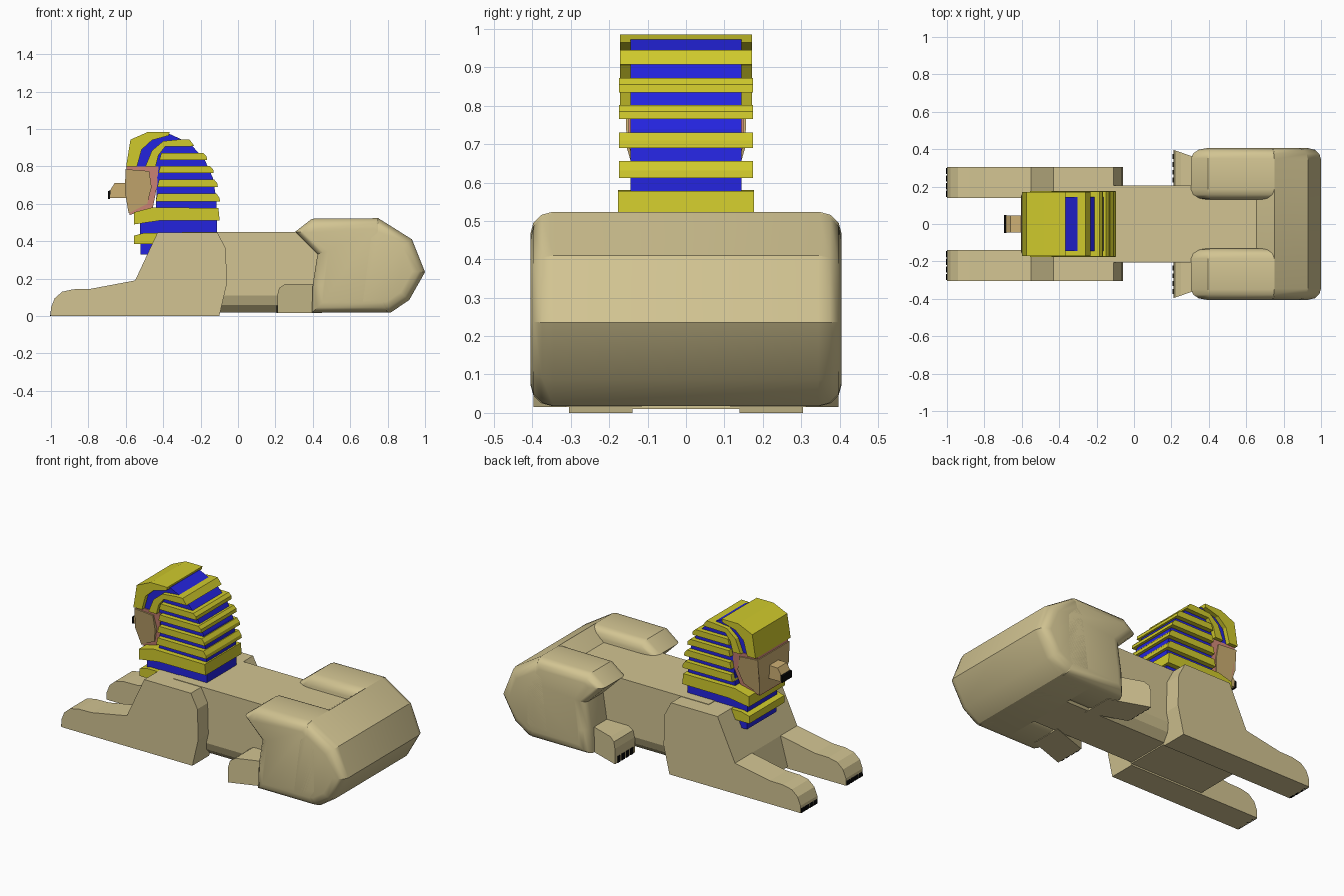
import bpy, bmesh, math


def material(name, rgb):
    """Flat colour from 0-255 screen values, stored as linear."""
    m = bpy.data.materials.new(name)
    lin = [(c / 255 / 12.92) if c < 10 else ((c / 255 + 0.055) / 1.055) ** 2.4 for c in rgb]
    m.diffuse_color = (*lin, 1)
    return m


SAND = material("sand stone", (210, 196, 146))
TAN = material("tan skin", (206, 176, 116))
PINK = material("pink lining", (216, 140, 124))
YELLOW = material("gold yellow", (208, 202, 44))
BLUE = material("deep blue", (36, 36, 222))
BLACK = material("black", (8, 8, 8))


def prism(name, profile, lo, hi, mat, axis="y", bevel=0.0, shape=None):
    """Extrude a profile: (x, z) along y, or (y, z) along x. Optionally round the rims."""
    bm = bmesh.new()
    if axis == "y":
        a = [bm.verts.new((u, lo, w)) for u, w in profile]
        b = [bm.verts.new((u, hi, w)) for u, w in profile]
    else:
        a = [bm.verts.new((lo, u, w)) for u, w in profile]
        b = [bm.verts.new((hi, u, w)) for u, w in profile]
    caps = [bm.faces.new(a), bm.faces.new(b[::-1])]
    n = len(profile)
    for i in range(n):
        j = (i + 1) % n
        bm.faces.new((a[j], a[i], b[i], b[j]))
    bmesh.ops.recalc_face_normals(bm, faces=bm.faces[:])
    if shape:
        for v in bm.verts:
            v.co.y = shape(v.co)
    if bevel:
        rims = list({e for f in caps for e in f.edges})
        bmesh.ops.bevel(bm, geom=rims, offset=bevel, segments=3, profile=0.5,
                        affect="EDGES", clamp_overlap=True)
    bmesh.ops.recalc_face_normals(bm, faces=bm.faces[:])
    me = bpy.data.meshes.new(name)
    bm.to_mesh(me)
    bm.free()
    me.materials.append(mat)
    ob = bpy.data.objects.new(name, me)
    bpy.context.collection.objects.link(ob)
    if bevel:
        bpy.ops.object.select_all(action="DESELECT")
        ob.select_set(True)
        bpy.context.view_layer.objects.active = ob
        bpy.ops.object.shade_smooth_by_angle(angle=math.radians(32))
    return ob


def box(name, x0, x1, y0, y1, z0, z1, mat):
    return prism(name, [(x0, z0), (x1, z0), (x1, z1), (x0, z1)], y0, y1, mat)


# torso with a rounded belly
prism("torso", [(-0.205, 0.45), (-0.205, 0.11), (-0.185, 0.06), (-0.14, 0.018),
                (0.14, 0.018), (0.185, 0.06), (0.205, 0.11), (0.205, 0.45)],
      -0.3, 0.8, SAND, axis="x")

# chest between the shoulders
prism("chest", [(-0.60, 0.01), (-0.55, 0.19), (-0.43, 0.447), (-0.11, 0.447), (-0.1, 0.01)],
      -0.15, 0.15, SAND)

# rump across the full width
prism("rump", [(0.655, 0.45), (0.75, 0.523), (0.93, 0.41), (1.0, 0.235),
               (0.915, 0.085), (0.815, 0.018), (0.6, 0.018)],
      -0.405, 0.405, SAND, bevel=0.06)

shoulder = [(-1, 0), (-1, 0.045), (-0.98, 0.095), (-0.94, 0.13), (-0.88, 0.143),
            (-0.79, 0.145), (-0.55, 0.19), (-0.43, 0.447), (-0.11, 0.447),
            (-0.065, 0.36), (-0.06, 0.17), (-0.1, 0)]
haunch = [(0.395, 0.018), (0.40, 0.17), (0.425, 0.33), (0.305, 0.45), (0.395, 0.52),
          (0.75, 0.523), (0.86, 0.40), (0.86, 0.10), (0.80, 0.018)]
foot = [(0.21, 0.015), (0.21, 0.11), (0.22, 0.15), (0.25, 0.17), (0.45, 0.17), (0.45, 0.015)]

for s, side in ((-1, "right"), (1, "left")):
    prism(f"front_leg_{side}", shoulder, s * 0.14, s * 0.305, SAND)
    prism(f"haunch_{side}", haunch, s * 0.13, s * 0.405, SAND, bevel=0.055)
    # hind foot is turned so its outer face runs inward to the rear
    prism(f"hind_foot_{side}", foot, s * 0.20, s * 0.397, SAND,
          shape=lambda c: c.y - (0.35 * (c.x - 0.21) * s))
    # claws
    for i in range(4):
        y = s * (0.162 + i * 0.0405)
        prism(f"front_claw_{side}_{i}", [(-1.004, 0.0), (-1.003, 0.022), (-0.996, 0.036), (-0.99, 0.0)],
              y - 0.017, y + 0.017, BLACK)
        y = s * (0.235 + i * 0.042)
        box(f"hind_claw_{side}_{i}", 0.206, 0.215, y - 0.013, y + 0.013, 0.015, 0.055, BLACK)

# blue cloth core of the headdress
prism("headdress_core", [(-0.52, 0.33), (-0.525, 0.52), (-0.44, 0.57), (-0.43, 0.79),
                         (-0.545, 0.79), (-0.525, 0.89), (-0.46, 0.955), (-0.365, 0.973),
                         (-0.26, 0.925), (-0.18, 0.84), (-0.135, 0.74), (-0.115, 0.62),
                         (-0.112, 0.44), (-0.44, 0.44), (-0.47, 0.33)],
      -0.145, 0.145, BLUE)

# yellow brow band and the arc behind it
prism("brow_band", [(-0.598, 0.80), (-0.575, 0.943), (-0.48, 0.985), (-0.365, 0.985),
                    (-0.37, 0.965), (-0.46, 0.94), (-0.515, 0.89), (-0.54, 0.80)],
      -0.172, 0.172, YELLOW)
prism("crown_arc", [(-0.495, 0.80), (-0.46, 0.885), (-0.40, 0.935), (-0.30, 0.945), (-0.26, 0.945),
                    (-0.233, 0.908), (-0.39, 0.905), (-0.425, 0.86), (-0.44, 0.80)],
      -0.172, 0.172, YELLOW)

# yellow stripes: front x, back x, bottom z, top z
stripes = [(-0.42, -0.165, 0.835, 0.872), (-0.425, -0.13, 0.765, 0.802),
           (-0.432, -0.108, 0.69, 0.73), (-0.44, -0.096, 0.612, 0.656)]
for i, (xf, xb, z0, z1) in enumerate(stripes):
    prism(f"stripe_{i}", [(xf, z0), (xb, z0), (xb - 0.003, z0 + 0.02), (xb - 0.02, z1), (xf + 0.01, z1)],
          -0.174, 0.174, YELLOW)
prism("collar_stripe", [(-0.555, 0.49), (-0.555, 0.555), (-0.46, 0.58), (-0.105, 0.578),
                        (-0.098, 0.512), (-0.42, 0.51)], -0.177, 0.177, YELLOW)
prism("bib_stripe", [(-0.555, 0.385), (-0.555, 0.43), (-0.50, 0.445), (-0.43, 0.445), (-0.45, 0.385)],
      -0.172, 0.172, YELLOW)


# face with a pink lining behind it, narrowing to the chin
def jaw(c):
    return c.y * (1 - 0.3 * max(0, (0.70 - c.z) / 0.16))


prism("face_lining", [(-0.595, 0.80), (-0.425, 0.80), (-0.432, 0.70), (-0.455, 0.58),
                      (-0.58, 0.54), (-0.597, 0.66)], -0.15, 0.15, PINK, shape=jaw)
prism("face", [(-0.602, 0.785), (-0.475, 0.775), (-0.462, 0.69), (-0.485, 0.60),
               (-0.585, 0.55), (-0.604, 0.66)], -0.157, 0.157, TAN, shape=jaw)

# nose with a black tip
prism("nose", [(-0.595, 0.63), (-0.688, 0.63), (-0.688, 0.665), (-0.66, 0.71), (-0.595, 0.712)],
      -0.045, 0.045, TAN)
prism("nose_tip", [(-0.694, 0.627), (-0.684, 0.627), (-0.682, 0.672), (-0.694, 0.668)],
      -0.047, 0.047, BLACK)
